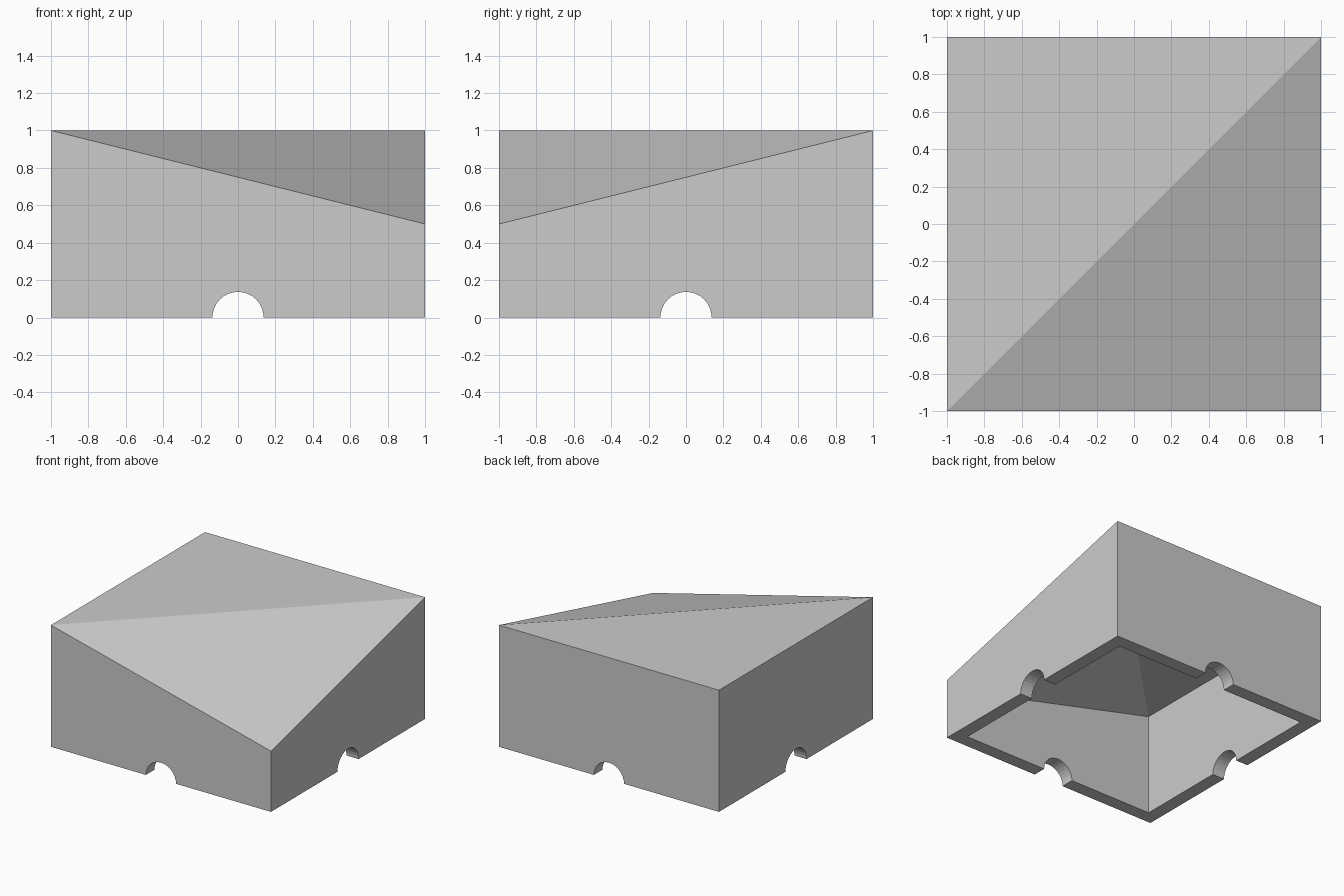
import bpy, bmesh
from math import pi
from mathutils import Matrix

if "Cube" in bpy.data.objects:
    bpy.data.objects.remove(bpy.data.objects["Cube"])


def make_object(name, bm):
    bmesh.ops.recalc_face_normals(bm, faces=bm.faces[:])
    mesh = bpy.data.meshes.new(name)
    bm.to_mesh(mesh)
    bm.free()
    obj = bpy.data.objects.new(name, mesh)
    bpy.context.collection.objects.link(obj)
    return obj


def folded_block(name, half, bottom, high):
    """Square block; the top is folded on a diagonal and dips at front right."""
    bm = bmesh.new()
    corners = [(-half, -half), (half, -half), (half, half), (-half, half)]
    low = high - half * 0.5
    base = [bm.verts.new((x, y, bottom)) for x, y in corners]
    top = [bm.verts.new((x, y, z))
           for (x, y), z in zip(corners, (high, low, high, high))]
    bm.faces.new(base)
    for i in range(4):
        j = (i + 1) % 4
        bm.faces.new((base[i], base[j], top[j], top[i]))
    bm.faces.new((top[0], top[1], top[2]))
    bm.faces.new((top[0], top[2], top[3]))
    return make_object(name, bm)


def tunnel(name, axis):
    """Long cylinder lying on the ground plane along one axis."""
    bm = bmesh.new()
    bmesh.ops.create_cone(bm, cap_ends=True, segments=32, radius1=0.137,
                          radius2=0.137, depth=3,
                          matrix=Matrix.Rotation(pi / 2, 4, axis))
    return make_object(name, bm)


# Outer shell
shell = folded_block("hollow_shell", 1.0, 0.0, 1.0)

# Hollow interior and the arched openings in all four walls
cutters = [folded_block("cavity_cutter", 0.89, -0.3, 0.835),
           tunnel("front_back_arch_cutter", 'X'),
           tunnel("side_arch_cutter", 'Y')]
bpy.context.view_layer.objects.active = shell
for cutter in cutters:
    cutter.hide_render = True
    mod = shell.modifiers.new(cutter.name, 'BOOLEAN')
    mod.operation = 'DIFFERENCE'
    mod.solver = 'EXACT'
    mod.object = cutter
    bpy.ops.object.modifier_apply(modifier=mod.name)
    bpy.data.objects.remove(cutter)
